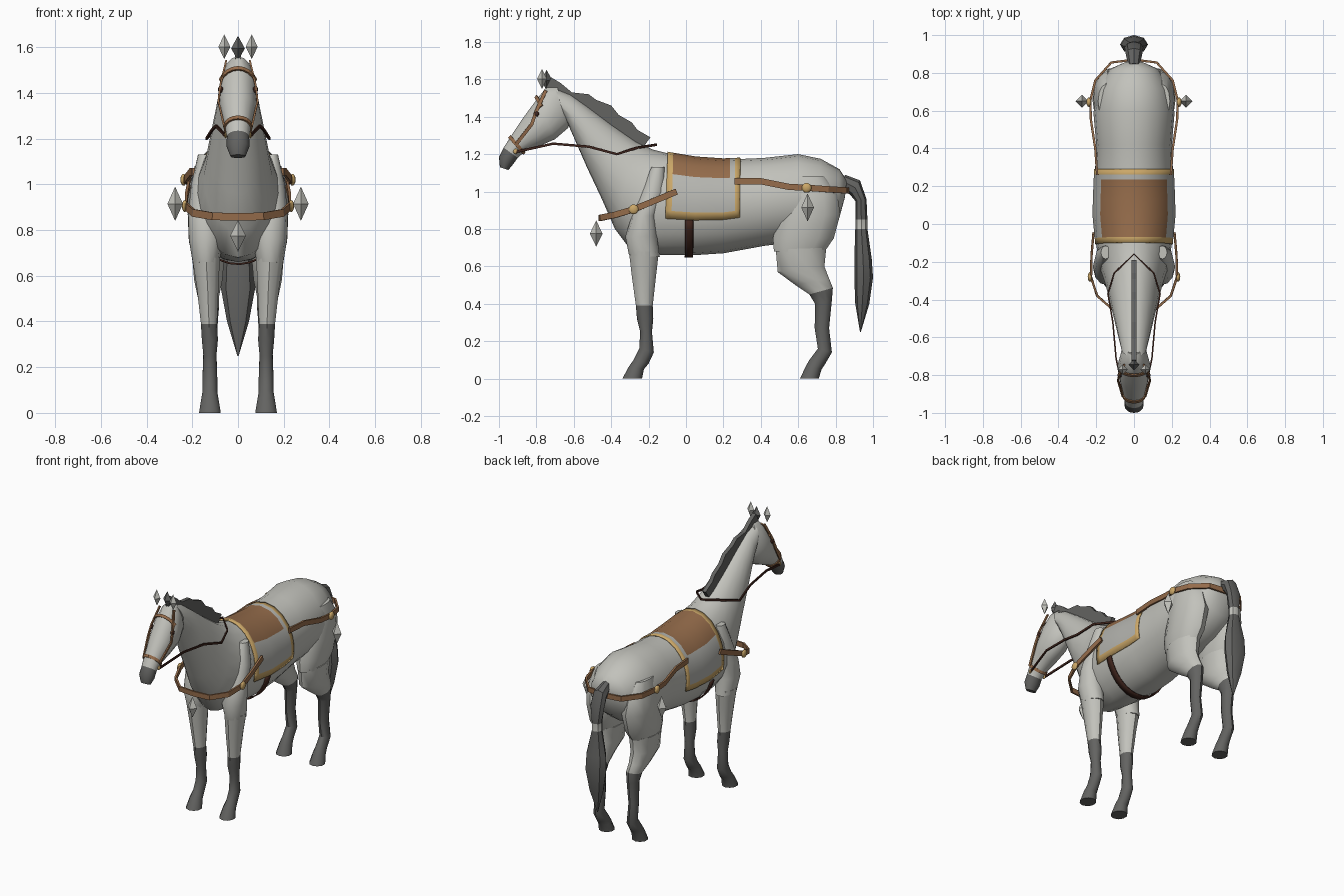
import bpy, bmesh, math
from mathutils import Vector

cube = bpy.data.objects.get("Cube")
if cube:
    bpy.data.objects.remove(cube)


def material(name, rgb):
    m = bpy.data.materials.new(name)
    m.use_nodes = True
    m.diffuse_color = (*rgb, 1)
    m.node_tree.nodes["Principled BSDF"].inputs["Base Color"].default_value = (*rgb, 1)
    return m


COAT = material("pale grey coat", (.54, .54, .50))
DARK = material("dark grey hair", (.125, .125, .12))
CLOTH = material("grey cloth", (.46, .46, .43))
LEATHER = material("brown leather", (.30, .15, .07))
GOLD = material("gold trim", (.60, .39, .14))
STRAP = material("dark brown strap", (.05, .018, .012))


def finish(bm, name, mats, rule=None, smooth=40):
    bmesh.ops.recalc_face_normals(bm, faces=bm.faces[:])
    if rule:
        for f in bm.faces:
            f.material_index = int(rule(f.calc_center_median()))
    me = bpy.data.meshes.new(name)
    bm.to_mesh(me)
    bm.free()
    for m in mats:
        me.materials.append(m)
    ob = bpy.data.objects.new(name, me)
    bpy.context.collection.objects.link(ob)
    if smooth:
        bpy.ops.object.select_all(action='DESELECT')
        ob.select_set(True)
        bpy.context.view_layer.objects.active = ob
        bpy.ops.object.shade_smooth_by_angle(angle=math.radians(smooth))
    return ob


def ring_point(r, a, k=1.0, xc=0.0):
    """Point at angle a on the oval through (y, z) ends of ring r with half width r[4]."""
    c = Vector((xc, (r[0] + r[2]) / 2, (r[1] + r[3]) / 2))
    h = Vector((0, (r[0] - r[2]) / 2, (r[1] - r[3]) / 2))
    return c + (h * math.cos(a) + Vector((r[4] * math.sin(a), 0, 0))) * k


def bridge(bm, loops):
    n = len(loops[0])
    for p, q in zip(loops, loops[1:]):
        for i in range(n):
            bm.faces.new((p[i], p[(i + 1) % n], q[(i + 1) % n], q[i]))
    bm.faces.new(loops[0])
    bm.faces.new(loops[-1])


def loft(name, rings, mats, rule=None, sides=16, xs=None, smooth=40):
    bm = bmesh.new()
    bridge(bm, [[bm.verts.new(ring_point(r, math.tau * i / sides, 1, xs[j] if xs else 0))
                 for i in range(sides)] for j, r in enumerate(rings)])
    return finish(bm, name, mats, rule, smooth)


def strap(name, path, mat, width, up=(0, 0, 1), thick=.006):
    """Flat band swept along a path."""
    bm, loops, up = bmesh.new(), [], Vector(up)
    pts = [Vector(p) for p in path]
    for i, p in enumerate(pts):
        t = (pts[min(i + 1, len(pts) - 1)] - pts[max(i - 1, 0)]).normalized()
        n = t.cross(up).normalized()
        h = n.cross(t) * width / 2
        n *= thick
        loops.append([bm.verts.new(v) for v in (p + h + n, p + h - n, p - h - n, p - h + n)])
    bridge(bm, loops)
    finish(bm, name, [mat], smooth=0)


def mirrored(path):
    return path + [(-x, y, z) for x, y, z in reversed(path[:-1])]


def ball(name, loc, size, mat, u=4, v=2, smooth=0):
    bm = bmesh.new()
    bmesh.ops.create_uvsphere(bm, u_segments=u, v_segments=v, radius=1)
    for vert in bm.verts:
        vert.co = Vector(loc) + Vector(a * b for a, b in zip(vert.co, size))
    finish(bm, name, [mat], smooth=smooth)


# Body and neck: rings from rump to poll (top y, top z, bottom y, bottom z, half width)
SPINE = [(.86, 1.06, .85, .97, .05), (.82, 1.12, .82, .86, .13), (.72, 1.175, .70, .77, .19),
         (.60, 1.20, .58, .73, .215), (.42, 1.18, .42, .71, .20), (.2, 1.17, .2, .67, .21),
         (.05, 1.18, .05, .66, .215), (-.10, 1.205, -.12, .66, .20), (-.18, 1.225, -.29, .68, .18),
         (-.27, 1.27, -.38, .80, .15), (-.40, 1.36, -.45, .96, .125), (-.52, 1.45, -.53, 1.13, .10),
         (-.62, 1.52, -.60, 1.29, .08), (-.70, 1.55, -.64, 1.38, .065)]
loft("body", SPINE, [COAT], sides=20)

# Head with dark muzzle
HEAD = [(-.69, 1.56, -.62, 1.40, .045), (-.745, 1.56, -.63, 1.34, .07), (-.80, 1.49, -.70, 1.28, .088),
        (-.87, 1.395, -.78, 1.245, .076), (-.93, 1.305, -.86, 1.215, .058),
        (-.975, 1.235, -.90, 1.18, .049), (-1.0, 1.185, -.925, 1.145, .05), (-.995, 1.13, -.95, 1.115, .033)]
loft("head", HEAD, [COAT, DARK], lambda c: c.y + c.z < .28)

# Legs, shoulders and thighs: (front y, z, back y, z, half width) with centre x beside each
FORELEG = [(-.305, .68, -.145, .68, .064), (-.29, .55, -.16, .55, .05), (-.268, .39, -.178, .39, .037),
           (-.262, .32, -.175, .32, .037), (-.245, .25, -.182, .25, .03), (-.25, .16, -.172, .14, .034),
           (-.28, .10, -.20, .08, .034), (-.305, .065, -.225, .05, .04), (-.34, 0, -.235, 0, .05)]
HINDLEG = [(.48, .69, .75, .70, .075), (.49, .57, .74, .60, .065), (.585, .50, .765, .535, .05),
           (.66, .45, .785, .485, .042), (.69, .40, .78, .42, .037), (.688, .27, .765, .27, .03),
           (.705, .16, .78, .14, .034), (.66, .10, .745, .08, .034), (.64, .065, .725, .05, .04),
           (.61, 0, .71, 0, .05)]
SHOULDER = [(-.185, 1.13, -.115, 1.13, .025), (-.24, 1.0, -.11, 1.0, .06), (-.29, .87, -.16, .87, .078),
            (-.325, .76, -.155, .76, .075), (-.305, .66, -.14, .65, .058)]
THIGH = [(.56, 1.08, .74, 1.08, .04), (.52, .98, .81, .98, .075), (.49, .86, .825, .88, .09),
         (.465, .75, .79, .75, .085), (.47, .68, .735, .67, .065)]
for side, s in (("left", 1), ("right", -1)):
    loft(side + "_shoulder", SHOULDER, [COAT], sides=12, xs=[s * x for x in (.15, .145, .14, .14, .14)])
    loft(side + "_thigh", THIGH, [COAT], sides=12, xs=[s * x for x in (.15, .14, .13, .13, .13)])
    loft(side + "_foreleg", FORELEG, [COAT, DARK], lambda c: c.z < .39, 10,
         [s * x for x in (.14, .133, .127)] + [s * .123] * 6)
    loft(side + "_hind_leg", HINDLEG, [COAT, DARK], lambda c: c.z < .47, 10,
         [s * .13] * 3 + [s * .123] * 7)
    ball(side + "_ear", (s * .06, -.77, 1.602), (.026, .026, .054), COAT)
    ball(side + "_eye", (s * .076, -.80, 1.415), (.012, .015, .015), STRAP, 8, 6, 40)

# Tail with a pale tie, and a jagged mane and forelock
TAIL = [(.85, 1.09, .83, 1.02, .03), (.93, 1.06, .88, .98, .045), (.965, .96, .905, .95, .05),
        (.97, .85, .905, .85, .032), (.97, .80, .905, .80, .032), (.993, .64, .90, .64, .07),
        (1.0, .54, .90, .54, .074), (.98, .40, .905, .40, .048), (.935, .25, .93, .25, .003)]
loft("tail", TAIL, [DARK, COAT], lambda c: .81 < c.z < .84, 8)

MANE = [(-.75, 1.55), (-.72, 1.61), (-.67, 1.58), (-.61, 1.53), (-.52, 1.52), (-.48, 1.49), (-.40, 1.46),
        (-.36, 1.41), (-.29, 1.37), (-.26, 1.33), (-.19, 1.29), (-.23, 1.235), (-.40, 1.33), (-.60, 1.47)]
bm = bmesh.new()
face = bm.faces.new([bm.verts.new((-.013, y, z)) for y, z in MANE])
for v in bmesh.ops.extrude_face_region(bm, geom=[face])["geom"]:
    if isinstance(v, bmesh.types.BMVert):
        v.co.x = .013
finish(bm, "mane", [DARK], smooth=0)
ball("forelock", (0, -.745, 1.595), (.03, .03, .055), DARK)


# Fitted panels that follow the barrel
def skin(y, a, k):
    for p, q in zip(SPINE, SPINE[1:]):
        if q[0] <= y <= p[0]:
            f = (p[0] - y) / (p[0] - q[0])
            return ring_point([u + (v - u) * f for u, v in zip(p, q)], a, k)


def panel(name, ys, degrees, k, mats, rule=None):
    bm = bmesh.new()
    grid = [[bm.verts.new(skin(y, math.radians(d), k)) for d in degrees] for y in ys]
    for p, q in zip(grid, grid[1:]):
        for i in range(len(degrees) - 1):
            bm.faces.new((p[i], p[i + 1], q[i + 1], q[i]))
    ob = finish(bm, name, mats, rule)
    mod = ob.modifiers.new("thickness", 'SOLIDIFY')
    mod.thickness, mod.offset = .008, -1


def blanket_colour(c):
    if c.y < -.07 or c.y > .26 or c.z < .905 - .03 + .08 * max(c.y, 0):
        return 1
    return 2 if c.y < .235 and c.z > 1.08 else 0


half = [18, 36, 54, 70, 84, 97, 106]
panel("saddle_cloth", [-.098, -.068, .05, .13, .2, .235, .262, .29],
      [-d for d in reversed(half)] + [0] + half, 1.03, [CLOTH, GOLD, LEATHER], blanket_colour)
panel("girth", [0, .02, .04], range(106, 255, 12), 1.02, [STRAP])

# Breast collar and rump strap with discs and hanging crystals
strap("breast_collar", mirrored([(.215, -.05, 1.0), (.225, -.17, .95), (.228, -.28, .905), (.195, -.38, .875),
                                 (.11, -.455, .86), (0, -.462, .858)]), LEATHER, .033)
strap("rump_strap", mirrored([(.195, .26, 1.055), (.205, .40, 1.055), (.228, .55, 1.025), (.232, .65, 1.02),
                              (.205, .76, 1.012), (.12, .855, 1.006), (0, .87, 1.005)]), LEATHER, .033)
for side, s in (("left", 1), ("right", -1)):
    ball(side + "_breast_disc", (s * .233, -.28, .905), (.012, .026, .026), GOLD, 12, 8, 40)
    ball(side + "_rump_disc", (s * .238, .645, 1.02), (.014, .026, .026), GOLD, 12, 8, 40)
    ball(side + "_rump_crystal", (s * .275, .65, .915), (.034, .034, .075), COAT)
ball("breast_crystal", (0, -.48, .775), (.034, .034, .07), COAT)

# Bridle and reins
axis = (0, -.62, -.78)
strap("brow_band", [ring_point((-.80, 1.505, -.69, 1.30, .088), math.radians(d), 1.03)
                    for d in range(-60, 61, 15)], LEATHER, .018, axis, .004)
strap("nose_band", [ring_point((-.94, 1.29, -.868, 1.208, .056), math.radians(d), 1.05)
                    for d in range(0, 361, 20)], LEATHER, .018, axis, .004)
for side, s in (("left", 1), ("right", -1)):
    strap(side + "_cheek_strap", [(s * .052, -.75, 1.54), (s * .078, -.80, 1.43), (s * .085, -.825, 1.36),
                                  (s * .06, -.91, 1.25)], LEATHER, .018, (0, 1, 0), .004)
    ball(side + "_bit_ring", (s * .054, -.91, 1.215), (.006, .014, .014), GOLD, 8, 6, 40)
strap("reins", mirrored([(.054, -.91, 1.212), (.095, -.71, 1.256), (.112, -.52, 1.24), (.138, -.37, 1.20),
                         (.105, -.26, 1.235), (0, -.16, 1.25)]), STRAP, .013, thick=.004)
